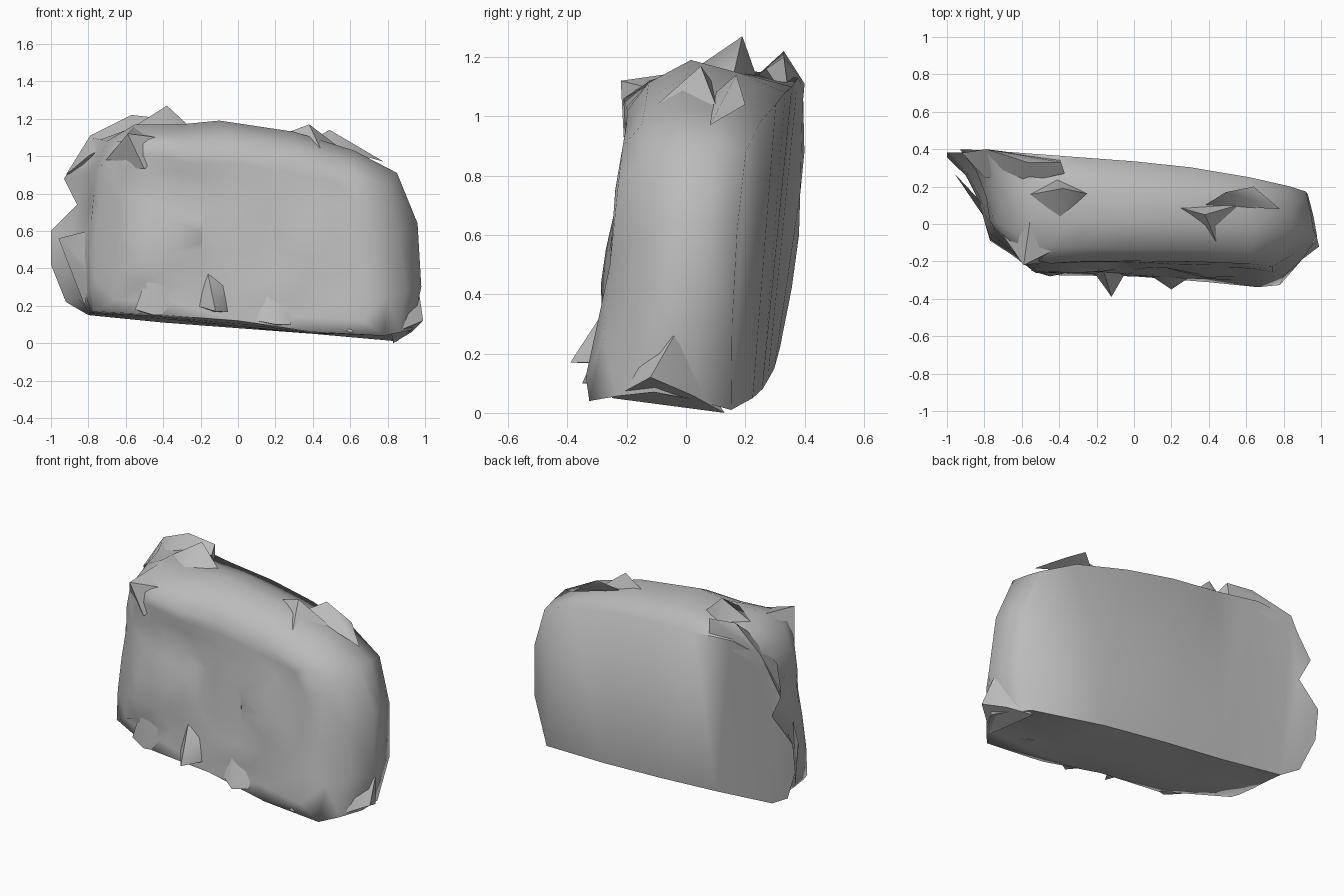
import bpy
import bmesh
from math import radians
from mathutils import Vector, noise

if "Cube" in bpy.data.objects:
    bpy.data.objects.remove(bpy.data.objects["Cube"])

stone = bpy.data.materials.new("grey stone")
stone.use_nodes = True
grey = (0.5, 0.5, 0.5, 1)
stone.diffuse_color = grey
stone.node_tree.nodes["Principled BSDF"].inputs["Base Color"].default_value = grey

# Matching outlines (x, z) of the back, the waist and the front of the slab
BACK = [(-.8, .15), (-.92, .22), (-1, .42), (-1, .6), (-.86, .74), (-.93, .88),
        (-.79, 1.1), (-.57, 1.13), (-.3, 1.1), (0, 1.08), (.3, 1.04), (.62, .98),
        (.83, .88), (.92, .62), (.93, .3), (.85, .01), (.4, .05), (0, .08), (-.4, .11)]
WAIST = [(-.79, .16), (-.81, .25), (-.83, .45), (-.82, .6), (-.79, .74), (-.79, .9),
         (-.7, 1.08), (-.55, 1.17), (-.3, 1.17), (-.1, 1.19), (.3, 1.13), (.62, 1.03),
         (.85, .91), (.96, .64), (.98, .3), (.93, .07), (.4, .05), (0, .09), (-.4, .13)]
FRONT = [(-.77, .17), (-.77, .35), (-.76, .55), (-.74, .72), (-.75, .85), (-.7, 1),
         (-.6, 1.08), (-.45, 1.06), (-.3, 1.03), (0, 1.02), (.3, .97), (.62, .9),
         (.74, .78), (.74, .5), (.8, .25), (.78, .04), (.4, .06), (0, .12), (-.4, .15)]


def back_y(x, z):
    return .335 - .075 * x - .1 * max(0, x) ** 2 - (.09 - .05 * x) * (1 - z / 1.1) ** 2


def front_y(x, z):
    y = -.2 - (.09 + .08 * max(0, x)) * (1 - z)
    return y + .75 * max(0, -.52 - x) + .4 * max(0, x - .7)


def mix(a, b, t):
    return [Vector(p).lerp(Vector(q), t) for p, q in zip(a, b)]


def depth_ring(outline, t):
    ring = []
    for x, z in outline:
        y = back_y(x, z) * (1 - t) + front_y(x, z) * t
        ring.append(Vector((x, y, z)))
    return ring


def face_ring(size):
    # ring on the craggy front, shrunk towards its middle
    ring = []
    for x, z in FRONT:
        px, pz = x * size, .6 + (z - .6) * size
        crag = noise.noise(Vector((px * 6, 0, pz * 3))) * .04
        ring.append(Vector((px, front_y(px, pz) + crag, pz)))
    return ring


def finish(bm, name, angle):
    bmesh.ops.recalc_face_normals(bm, faces=bm.faces)
    mesh = bpy.data.meshes.new(name)
    bm.to_mesh(mesh)
    bm.free()
    mesh.materials.append(stone)
    ob = bpy.data.objects.new(name, mesh)
    bpy.context.collection.objects.link(ob)
    bpy.ops.object.select_all(action="DESELECT")
    ob.select_set(True)
    bpy.context.view_layer.objects.active = ob
    bpy.ops.object.shade_smooth_by_angle(angle=radians(angle))


# Main slab: rings lofted from back to front
rings = [depth_ring(BACK, 0), depth_ring(mix(BACK, WAIST, .6), .3),
         depth_ring(WAIST, .62), depth_ring(mix(WAIST, FRONT, .45), .88)]
rings += [face_ring(size) for size in (1, .85, .68, .48, .25)]
bm = bmesh.new()
loops = [[bm.verts.new(p) for p in ring] for ring in rings]
for a, b in zip(loops, loops[1:]):
    for i in range(len(a)):
        bm.faces.new((a[i - 1], a[i], b[i], b[i - 1]))
bm.faces.new(loops[-1])
bm.faces.new(loops[0])
bmesh.ops.triangulate(bm, faces=bm.faces)
finish(bm, "rock_slab", 75)


def flake(name, *points):
    # a chip of stone: the hull of its corner points
    bm = bmesh.new()
    for p in points:
        bm.verts.new(p)
    bmesh.ops.convex_hull(bm, input=bm.verts)
    finish(bm, name, 60)


# Chips along the top
flake("top_peak", (-.38, .19, 1.27), (-.6, .15, 1.13), (-.24, .16, 1.14), (-.4, -.03, 1.12), (-.42, .25, 1.1))
flake("top_back_sheet", (-.92, .38, .9), (-.79, .4, 1.11), (-.57, .33, 1.22), (-.39, .33, 1.2),
      (-.37, .27, 1.16), (-.6, .22, 1.12), (-.4, .35, 1.04), (-.8, .25, 1))
flake("top_front_left_chip", (-.59, -.22, 1.12), (-.73, -.02, .95), (-.35, -.1, 1.09),
      (-.5, -.21, .93), (-.55, .06, 1.16))
flake("top_right_chip", (.38, .05, 1.17), (.2, .1, 1.1), (.45, -.12, 1.02), (.55, .1, 1.04))
flake("top_back_right_chip", (.49, .17, 1.14), (.38, .1, 1.08), (.78, .08, .97), (.64, .2, 1.04))

# Ledges hanging over the lower front edge: x, y, z of each tip, width to the left and right
for x, y, z, left, right in ((-.12, -.39, .17, .1, .08), (.2, -.35, .1, .15, .15),
                             (.6, -.33, .06, .2, .16), (-.45, -.28, .15, .1, .15)):
    flake("lower_front_ledge", (x, y, z), (x - left, -.25, z + .03), (x + right, -.25, z),
          (x - left * .4, -.26, z + .2), (x + right * .5, -.26, z + .14), (x, -.15, z - .01))

# Chips on the right and left ends
flake("right_foot_chip", (.99, -.12, .12), (.82, -.25, .05), (.78, -.22, .2),
      (.93, .02, .06), (.97, -.04, .26), (.83, .13, 0))
flake("left_lower_chip", (-.84, .1, .45), (-.79, .02, .35), (-.82, .1, .2), (-.96, .27, .56), (-.8, .1, .6))
